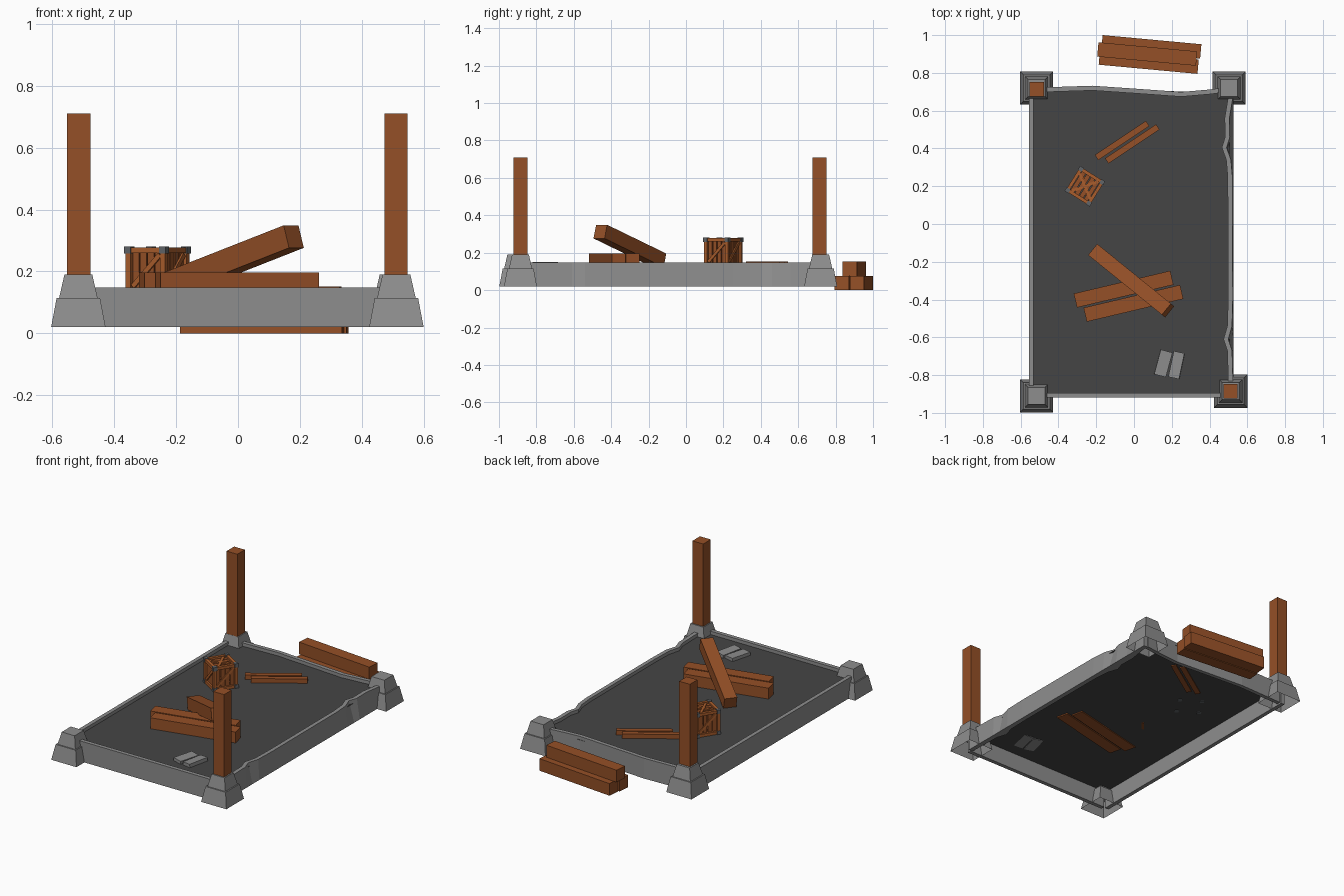
import bpy, bmesh
from math import radians, sqrt, atan2
from mathutils import Matrix, Vector, Euler

if "Cube" in bpy.data.objects:
    bpy.data.objects.remove(bpy.data.objects["Cube"])


def material(name, rgb):
    m = bpy.data.materials.new(name)
    m.diffuse_color = (*rgb, 1)
    m.use_nodes = True
    m.node_tree.nodes["Principled BSDF"].inputs["Base Color"].default_value = m.diffuse_color
    return m


WOOD = material("wood", (0.30, 0.08, 0.02))
BRIGHT = material("crate_wood", (0.40, 0.11, 0.025))
STONE = material("stone", (0.27, 0.27, 0.27))
DARK = material("dark_floor", (0.06, 0.06, 0.06))
IRON = material("iron", (0.12, 0.13, 0.14))


def finish(name, bm, mat):
    bmesh.ops.recalc_face_normals(bm, faces=bm.faces)
    me = bpy.data.meshes.new(name)
    bm.to_mesh(me)
    bm.free()
    me.materials.append(mat)
    ob = bpy.data.objects.new(name, me)
    bpy.context.collection.objects.link(ob)
    return ob


def add_box(bm, size, mtx):
    bmesh.ops.create_cube(bm, size=1, matrix=mtx @ Matrix.Diagonal((*size, 1)))


def box(name, size, loc, mat, yaw=0, pitch=0, roll=0):
    bm = bmesh.new()
    rot = Euler([radians(a) for a in (roll, pitch, yaw)]).to_matrix().to_4x4()
    add_box(bm, size, Matrix.Translation(loc) @ rot)
    return finish(name, bm, mat)


def frustum(bm, x, y, h0, z0, h1, z1):
    rings = [[bm.verts.new((x + sx * h, y + sy * h, z))
              for sx, sy in ((-1, -1), (1, -1), (1, 1), (-1, 1))]
             for h, z in ((h0, z0), (h1, z1))]
    for i in range(4):
        j = (i + 1) % 4
        bm.faces.new((rings[0][i], rings[0][j], rings[1][j], rings[1][i]))
    bm.faces.new(rings[1])


def wall(name, top, inward, base=None, thick=0.025, z0=0.02, z1=0.148):
    """Loft a kerb along the outer top path; base fixes the outer x at the bottom."""
    bm = bmesh.new()
    secs = []
    for x, y in top:
        ix, iy = x + inward[0] * thick, y + inward[1] * thick
        bx = x if base is None else base
        secs.append([bm.verts.new(p) for p in
                     ((bx, y, z0), (x, y, z1), (ix, iy, z1), (ix, iy, z0))])
    for a, b in zip(secs, secs[1:]):
        for i in range(4):
            j = (i + 1) % 4
            bm.faces.new((a[i], b[i], b[j], a[j]))
    bm.faces.new(secs[0])
    bm.faces.new(secs[-1])
    return finish(name, bm, STONE)


# Kerb walls: two straight, two worn
wall("left_wall", [(-0.557, -0.9), (-0.557, 0.72)], (1, 0))
wall("front_wall", [(-0.52, -0.919), (0.51, -0.919)], (0, 1))
wall("right_wall", [(0.525, -0.89), (0.523, -0.8), (0.519, -0.67), (0.499, -0.61),
                    (0.519, -0.54), (0.523, -0.4), (0.521, 0.25), (0.513, 0.34),
                    (0.490, 0.405), (0.507, 0.46), (0.505, 0.56), (0.525, 0.68),
                    (0.525, 0.72)], (-1, 0), base=0.527)
wall("back_wall", [(-0.52, 0.722), (-0.4, 0.726), (-0.22, 0.732), (0.0, 0.717),
                   (0.25, 0.699), (0.40, 0.712), (0.50, 0.725)], (0, -1))

# Floor sheet
bm = bmesh.new()
bm.faces.new([bm.verts.new((x, y, 0.127)) for x, y in
              ((-0.545, -0.91), (0.505, -0.91), (0.505, 0.70), (-0.545, 0.71))])
finish("floor", bm, DARK)

# Stepped corner footings
for name, x, y in (("front_left", -0.516, -0.91), ("front_right", 0.512, -0.885),
                   ("back_left", -0.516, 0.72), ("back_right", 0.503, 0.72)):
    bm = bmesh.new()
    frustum(bm, x, y, 0.088, 0.02, 0.07, 0.115)
    frustum(bm, x, y, 0.062, 0.115, 0.045, 0.19)
    finish(name + "_footing", bm, STONE)

# Two standing posts
for name, x, y in (("front_right_post", 0.511, -0.885), ("back_left_post", -0.515, 0.713)):
    box(name, (0.075, 0.075, 0.525), (x, y, 0.4475), WOOD)

# Loose beams on the floor, one leaning, and a stack behind
for i, (x, y, z, yaw, pitch) in enumerate((
        (-0.055, -0.345, 0.158, 13.3, 0), (-0.003, -0.420, 0.158, 13.3, 0),
        (-0.015, -0.300, 0.236, -39, -17),
        (0.092, 0.938, 0.038, -5.3, 0), (0.078, 0.857, 0.038, -5.3, 0),
        (0.070, 0.900, 0.114, -5.3, 0))):
    box(f"beam_{i + 1}", (0.525, 0.076, 0.076), (x, y, z), WOOD, yaw, pitch)

# Thin planks
for i, (x, y) in enumerate(((-0.063, 0.442), (-0.009, 0.424))):
    box(f"plank_{i + 1}", (0.325, 0.033, 0.032), (x, y, 0.138), WOOD, 33.7)

# Stone slabs
box("slab_1", (0.064, 0.135, 0.022), (0.155, -0.738, 0.135), STONE, -15, 2)
box("slab_2", (0.058, 0.140, 0.022), (0.225, -0.747, 0.136), STONE, -12, -4)

# Crate: slatted faces with frames and a diagonal brace, plus iron corners
S, T = 0.150, 0.018
place = Matrix.Translation((-0.26, 0.20, 0.203)) @ Matrix.Rotation(radians(-32), 4, 'Z')
slats, frame, iron = bmesh.new(), bmesh.new(), bmesh.new()
sides = [Matrix.Rotation(radians(90 * k), 4, 'Z') @ Matrix.Rotation(radians(90), 4, 'X')
         for k in range(4)]
lids = [Matrix.Identity(4), Matrix.Rotation(radians(180), 4, 'X')]
inner = S - 2 * T
for k, face in enumerate(sides + lids):
    m = place @ face
    for i in range(4):
        x = (i - 1.5) * inner / 4
        add_box(slats, (inner / 4 - 0.005, inner + T, 0.006),
                m @ Matrix.Translation((x, 0, S / 2 - 0.014)))
    # the lid carries a crossed pair of loose braces
    for a in ((52, -35) if k == 4 else (45,)):
        add_box(frame, (inner * 1.28, 0.016, 0.007),
                m @ Matrix.Translation((0, 0, S / 2 - 0.0075))
                @ Matrix.Rotation(radians(a), 4, 'Z'))
for axis in range(3):
    for a in (-1, 1):
        for b in (-1, 1):
            size, pos = [T] * 3, [0, 0, 0]
            size[axis] = S - 0.002
            pos[(axis + 1) % 3] = a * (S - T) / 2
            pos[(axis + 2) % 3] = b * (S - T) / 2
            add_box(frame, size, place @ Matrix.Translation(pos))
for x in (-1, 1):
    for y in (-1, 1):
        for z in (-1, 1):
            c = Vector((x, y, z)) * (S / 2 - 0.0085)
            add_box(iron, (0.024, 0.024, 0.024), place @ Matrix.Translation(c))
finish("crate_slats", slats, WOOD)
finish("crate_frame", frame, BRIGHT)
finish("crate_corners", iron, IRON)
